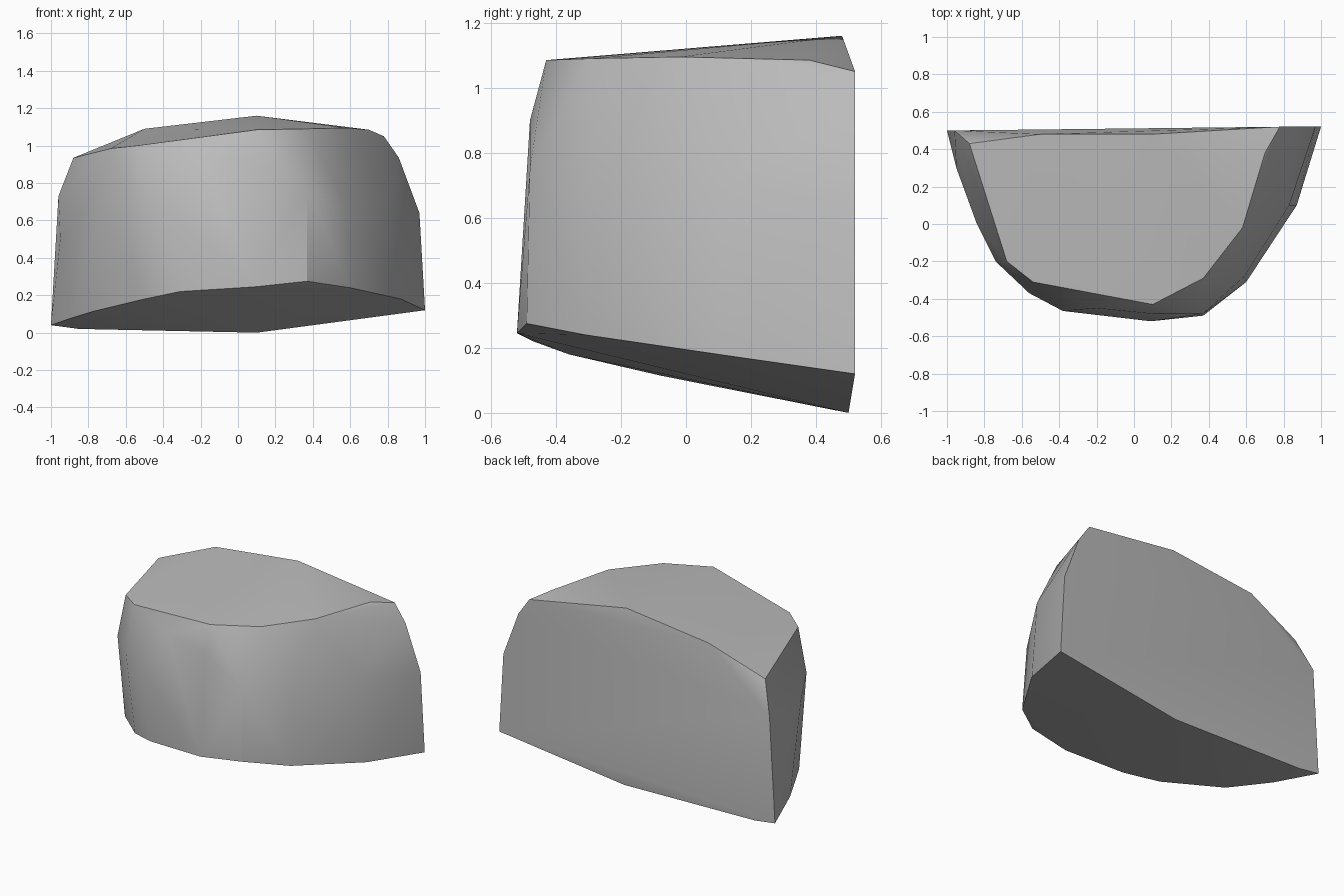
import bpy
import bmesh
import math

default_cube = bpy.data.objects.get("Cube")
if default_cube:
    bpy.data.objects.remove(default_cube, do_unlink=True)


def make_material(name, color):
    material = bpy.data.materials.new(name)
    material.use_nodes = True
    material.diffuse_color = color
    material.node_tree.nodes["Principled BSDF"].inputs["Base Color"].default_value = color
    return material


# Underside rim: straight at the back, bowed and rising towards the front
base_rim = [
    (-1, .5, .04), (-.85, .5, .02), (.1, .5, 0), (1, .52, .12),
    (.87, .1, .18), (.6, -.31, .24), (.37, -.49, .275), (.09, -.52, .245),
    (-.31, -.47, .22), (-.5, -.36, .18), (-.77, -.08, .115), (-.9, .2, .075),
]

# Bulging belly of the curved side, ending at the back edges
belly = [
    (-.96, .5, .73), (-.95, .3, .5), (-.84, 0, .62), (-.74, -.2, .7),
    (-.56, -.37, .7), (-.38, -.465, .65), (.1, -.48, .9), (.37, -.48, .75),
    (.59, -.28, .65), (.83, .1, .7), (.97, .52, .64), (.86, .52, .935),
]

# Slanted crown, highest at the back
crown = [
    (-.88, .43, .935), (-.68, -.2, .985), (-.54, -.31, 1), (-.2, -.45, .95),
    (.1, -.43, 1.085), (.37, -.29, 1.09), (.58, -.02, 1.095),
    (.7, .38, 1.085), (.78, .52, 1.05), (.1, .48, 1.16), (-.5, .48, 1.09),
]

# Wrap the three contours in one chipped stone surface
bm = bmesh.new()
for contour in (base_rim, belly, crown):
    for point in contour:
        bm.verts.new(point)
hull = bmesh.ops.convex_hull(bm, input=bm.verts[:])
spare = {g for g in hull["geom_interior"] + hull["geom_unused"]
         if isinstance(g, bmesh.types.BMVert)}
bmesh.ops.delete(bm, geom=list(spare), context="VERTS")

# Merge the nearly flat facets so the broken faces stay clean
bmesh.ops.dissolve_limit(bm, angle_limit=math.radians(3),
                         verts=bm.verts[:], edges=bm.edges[:])
bmesh.ops.recalc_face_normals(bm, faces=bm.faces[:])

mesh = bpy.data.meshes.new("boulder")
bm.to_mesh(mesh)
bm.free()
boulder = bpy.data.objects.new("boulder", mesh)
bpy.context.collection.objects.link(boulder)
mesh.materials.append(make_material("stone grey", (.5, .5, .5, 1)))

# Soft belly with crisp broken edges
bpy.ops.object.select_all(action="DESELECT")
boulder.select_set(True)
bpy.context.view_layer.objects.active = boulder
bpy.ops.object.shade_smooth_by_angle(angle=math.radians(32))
